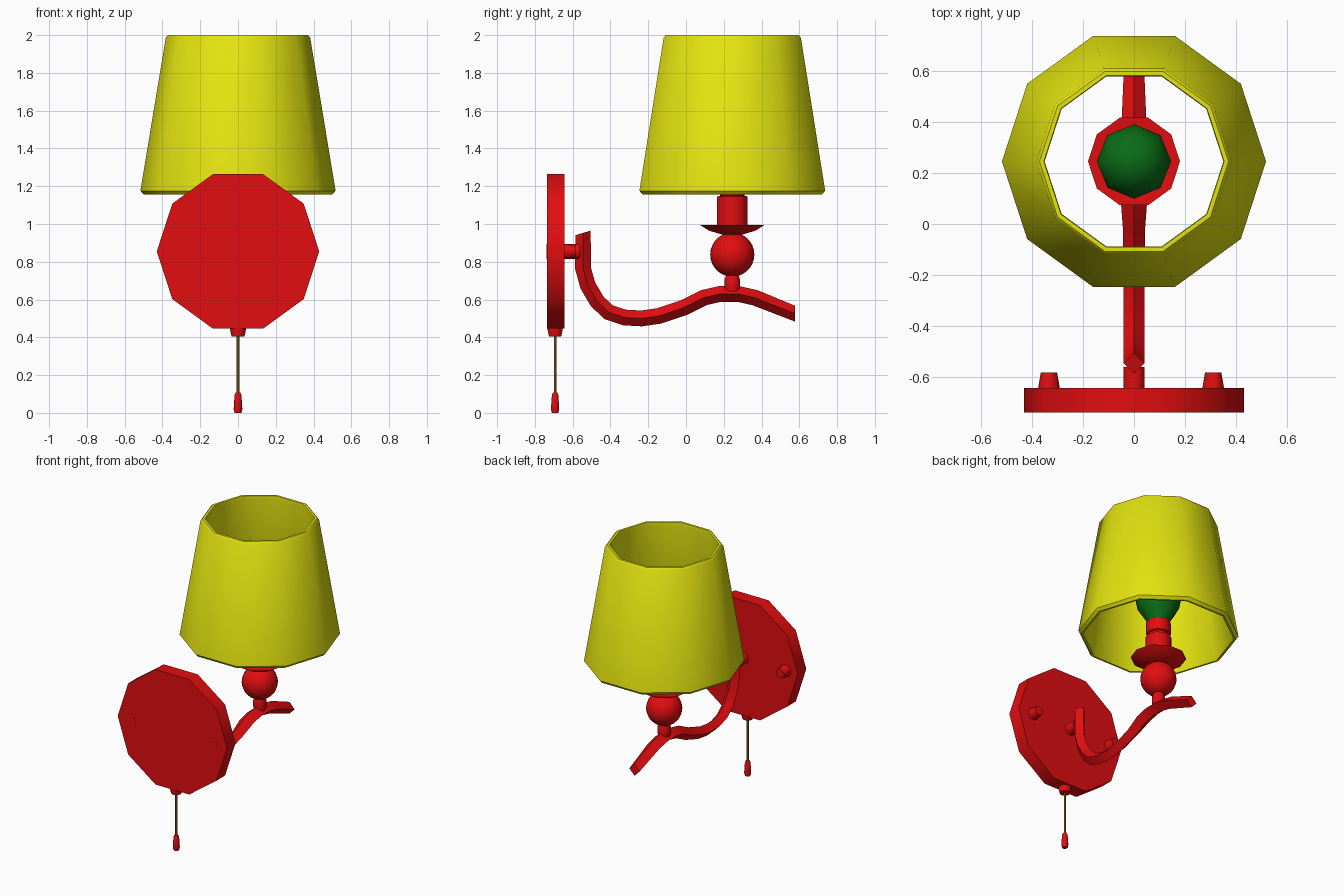
import bpy
import bmesh
import math
from mathutils import Vector

cube = bpy.data.objects.get("Cube")
if cube:
    bpy.data.objects.remove(cube, do_unlink=True)


def material(name, color):
    mat = bpy.data.materials.new(name)
    mat.use_nodes = True
    mat.diffuse_color = (*color, 1)
    mat.node_tree.nodes["Principled BSDF"].inputs["Base Color"].default_value = (*color, 1)
    return mat


RED = material("red enamel", (0.76, 0.004, 0.005))
YELLOW = material("yellow fabric", (0.77, 0.77, 0.005))
GREEN = material("green glass", (0.003, 0.15, 0.008))
BROWN = material("brown cord", (0.2, 0.1, 0.012))


def finish(name, bm, mat, angle):
    bmesh.ops.recalc_face_normals(bm, faces=bm.faces)
    mesh = bpy.data.meshes.new(name)
    bm.to_mesh(mesh)
    bm.free()
    mesh.materials.append(mat)
    obj = bpy.data.objects.new(name, mesh)
    bpy.context.collection.objects.link(obj)
    bpy.ops.object.select_all(action='DESELECT')
    obj.select_set(True)
    bpy.context.view_layer.objects.active = obj
    bpy.ops.object.shade_smooth_by_angle(angle=math.radians(angle))
    return obj


def skin(bm, rings, closed=False):
    """Bridge neighbouring vertex rings; cap the ends unless closed."""
    count = len(rings[0])
    pairs = list(zip(rings, rings[1:]))
    if closed:
        pairs.append((rings[-1], rings[0]))
    else:
        bm.faces.new(rings[0])
        bm.faces.new(rings[-1])
    for a, b in pairs:
        for i in range(count):
            j = (i + 1) % count
            bm.faces.new((a[i], a[j], b[j], b[i]))


def lathe(name, mat, profile, center, sides=10, axis='Z', closed=False, angle=40):
    """Spin (radius, height) pairs round the axis through center."""
    bm = bmesh.new()
    rings = []
    for radius, height in profile:
        ring = []
        for i in range(sides):
            t = math.tau * i / sides
            u, v = radius * math.cos(t), radius * math.sin(t)
            offset = Vector((u, v, height)) if axis == 'Z' else Vector((u, height, v))
            ring.append(bm.verts.new(Vector(center) + offset))
        rings.append(ring)
    skin(bm, rings, closed)
    return finish(name, bm, mat, angle)


# Wall plate and its pegs
PLATE_Z = 0.855
lathe("wall_plate", RED, [(0.43, -0.737), (0.43, -0.642)], (0, 0, PLATE_Z), axis='Y')
for name, x in (("right_peg", -0.333), ("left_peg", 0.31)):
    lathe(name, RED, [(0.042, -0.738), (0.042, -0.64), (0.032, -0.582)],
          (x, 0, PLATE_Z), axis='Y')
lathe("arm_mount", RED, [(0.042, -0.7), (0.042, -0.56)], (0, 0, PLATE_Z), axis='Y')

# Curved arm with a diamond section, as (y, z, half width)
ARM = [(-.545, .953, .041), (-.545, .765, .041), (-.52, .675, .041), (-.47, .59, .041),
       (-.41, .533, .041), (-.325, .505, .041), (-.235, .5, .041), (-.145, .513, .041),
       (-.01, .558, .044), (.095, .61, .052), (.18, .63, .053), (.275, .63, .053),
       (.365, .61, .05), (.578, .525, .041)]
bm = bmesh.new()
rings = []
for i, (y, z, width) in enumerate(ARM):
    before, after = ARM[max(i - 1, 0)], ARM[min(i + 1, len(ARM) - 1)]
    tangent = Vector((0, after[0] - before[0], after[1] - before[1])).normalized()
    if i == 0:
        tangent = Vector((0, 0.3, -1)).normalized()
    if i == len(ARM) - 1:
        tangent = Vector((0, 1, 0))
    across = Vector((0, -tangent.z, tangent.y)) * 0.042
    side = Vector((width, 0, 0))
    rings.append([bm.verts.new(Vector((0, y, z)) + d)
                  for d in (side, across, -side, -across)])
skin(bm, rings)
finish("curved_arm", bm, RED, 40)

# Lamp column
LAMP = (0, 0.245, 0)
lathe("neck", RED, [(0.036, 0.63), (0.043, 0.665), (0.043, 0.705), (0.032, 0.735)], LAMP)
bm = bmesh.new()
bmesh.ops.create_uvsphere(bm, u_segments=20, v_segments=14, radius=0.117)
bmesh.ops.translate(bm, vec=(0, LAMP[1], 0.838), verts=bm.verts)
finish("ball", bm, RED, 40)
lathe("drip_dish", RED, [(0.06, 0.945), (0.13, 0.965), (0.18, 0.995), (0.08, 0.99)], LAMP)
lathe("socket", RED, [(0.084, 0.97), (0.084, 1.145), (0.068, 1.15), (0.068, 1.165),
                      (0.08, 1.17), (0.08, 1.255)], LAMP)
lathe("bulb", GREEN, [(0.066, 1.24), (0.08, 1.275), (0.135, 1.36), (0.146, 1.42),
                      (0.133, 1.48), (0.1, 1.53), (0.055, 1.56), (0.01, 1.57)],
      LAMP, sides=8, angle=60)

# Open shade with bevelled rims
lathe("lamp_shade", YELLOW, [(0.5, 1.157), (0.517, 1.176), (0.382, 1.987), (0.37, 2.0),
                             (0.353, 2.0), (0.35, 1.985), (0.483, 1.165), (0.487, 1.157)],
      LAMP, closed=True)

# Pull cord
CORD = (0, -0.693, 0)
lathe("cord_cap", RED, [(0.042, 0.47), (0.042, 0.44), (0.034, 0.405)], CORD)
lathe("pull_cord", BROWN, [(0.007, 0.42), (0.007, 0.09)], CORD, sides=8, angle=50)
lathe("pull_handle", RED, [(0.012, 0.107), (0.018, 0.095), (0.023, 0.02), (0.018, 0.0)], CORD)
